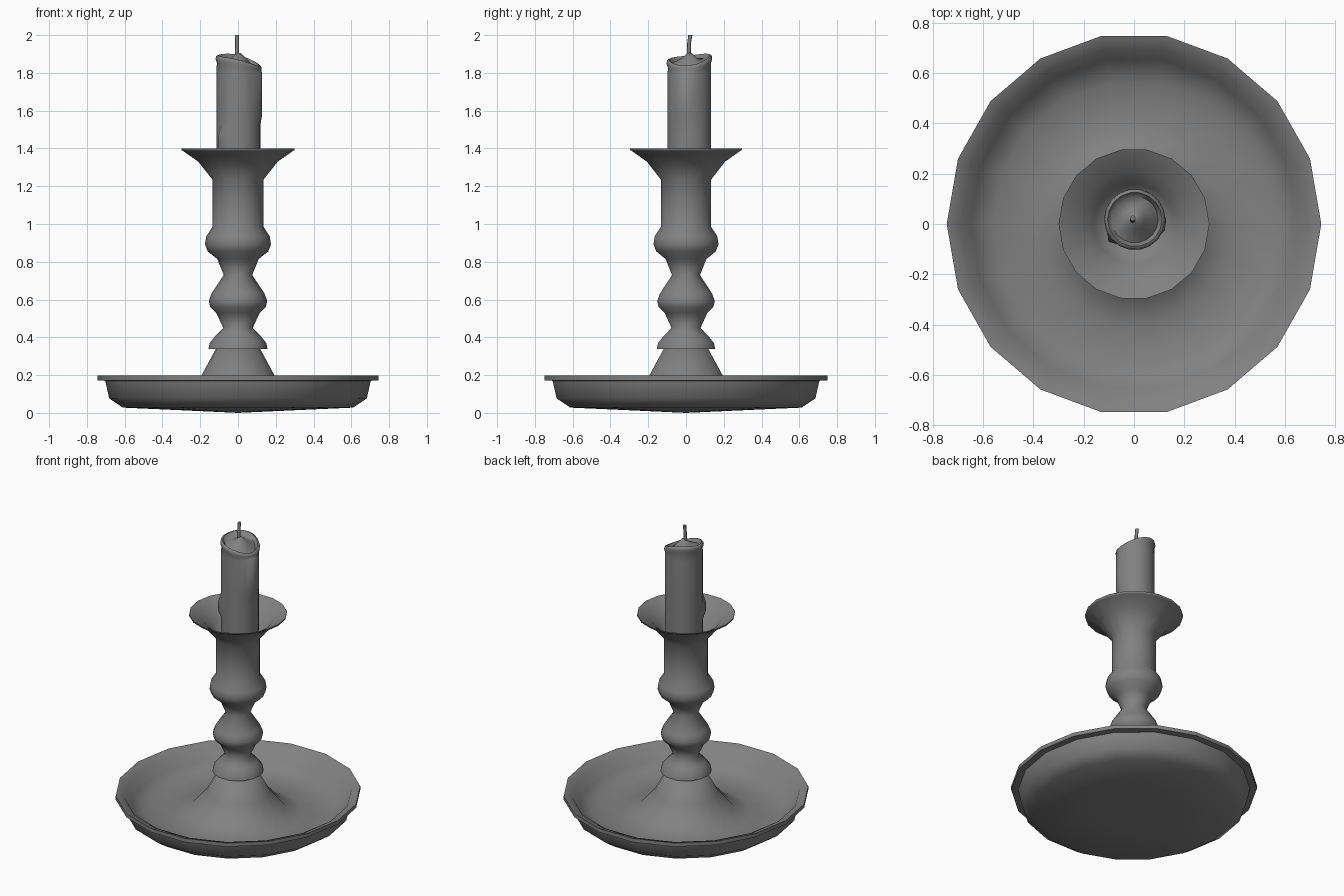
import bpy, bmesh, math

cube = bpy.data.objects.get("Cube")
if cube:
    bpy.data.objects.remove(cube, do_unlink=True)

grey = bpy.data.materials.new("plain grey")
grey.use_nodes = True
colour = (0.22, 0.22, 0.22, 1)
grey.diffuse_color = colour
grey.node_tree.nodes["Principled BSDF"].inputs["Base Color"].default_value = colour

SIDES = 18


def finish(bm, name, angle=70):
    bmesh.ops.recalc_face_normals(bm, faces=bm.faces)
    mesh = bpy.data.meshes.new(name)
    bm.to_mesh(mesh)
    bm.free()
    mesh.materials.append(grey)
    obj = bpy.data.objects.new(name, mesh)
    bpy.context.collection.objects.link(obj)
    bpy.ops.object.select_all(action="DESELECT")
    obj.select_set(True)
    bpy.context.view_layer.objects.active = obj
    bpy.ops.object.shade_smooth_by_angle(angle=math.radians(angle))


def lathe(profile, sides=SIDES):
    """Turn (radius, height) points round the z axis."""
    bm = bmesh.new()
    verts = [bm.verts.new((r, 0, z)) for r, z in profile]
    edges = [bm.edges.new(pair) for pair in zip(verts, verts[1:])]
    bmesh.ops.spin(bm, geom=verts + edges, cent=(0, 0, 0), axis=(0, 0, 1),
                   angle=math.tau, steps=sides)
    bmesh.ops.remove_doubles(bm, verts=bm.verts, dist=0.0005)
    return bm


# Drip dish with its raised central cone
dish = lathe([(0, 0), (0.3, 0.014), (0.61, 0.028), (0.682, 0.077), (0.703, 0.17),
              (0.745, 0.172), (0.745, 0.197), (0.69, 0.178), (0.65, 0.1),
              (0.56, 0.055), (0.39, 0.048), (0.285, 0.092), (0.195, 0.195),
              (0.114, 0.345), (0, 0.345)])
bmesh.ops.scale(dish, vec=(1, 1.02, 1), verts=dish.verts)
finish(dish, "drip_dish")

# Turned stem, opening into the cup
finish(lathe([(0, 0.337), (0.157, 0.337), (0.15, 0.37), (0.122, 0.405), (0.078, 0.45),
              (0.115, 0.53), (0.147, 0.56), (0.155, 0.592), (0.14, 0.632),
              (0.075, 0.73), (0.11, 0.815), (0.16, 0.855), (0.175, 0.893),
              (0.168, 0.935), (0.135, 0.985), (0.135, 1.235), (0.21, 1.33),
              (0.292, 1.387), (0.3, 1.391), (0.3, 1.4), (0.21, 1.35), (0.16, 1.29),
              (0.115, 1.24), (0, 1.24)]), "stem_and_cup")

# Candle with an uneven melted rim and wax runs down its side
CX, CY = 0.003, 0.018
# Each run: direction in degrees, lowest and highest height, thickness
WAX_RUNS = [(220, 1.4, 1.5, 0.02), (0, 1.56, 1.85, 0.008), (-20, 1.56, 1.85, 0.01)]
candle = lathe([(0, 1.25), (0.117, 1.25), (0.117, 1.37), (0.117, 1.42), (0.117, 1.47),
                (0.117, 1.53), (0.117, 1.58), (0.117, 1.8), (0.115, 1.835),
                (0.122, 1.855), (0.119, 1.87), (0.108, 1.874), (0.093, 1.852),
                (0.04, 1.878), (0.012, 1.905), (0, 1.907)])
for v in candle.verts:
    radius = math.hypot(v.co.x, v.co.y)
    a = math.atan2(v.co.y, v.co.x)
    for degrees, low, high, thick in WAX_RUNS:
        if radius > 0.11 and low < v.co.z < high and math.cos(a - math.radians(degrees)) > 0.99:
            v.co.x += thick * math.cos(a)
            v.co.y += thick * math.sin(a)
    if v.co.z > 1.83 and radius > 0.05:
        v.co.z += (0.0125 * math.sin(a) - 0.0265 * math.cos(a)
                   - 0.008 * math.cos(2 * a))
bmesh.ops.translate(candle, vec=(CX, CY, 0), verts=candle.verts)
finish(candle, "candle")

# Wick with a slight lean at its tip
wick = lathe([(0, 1.89), (0.011, 1.89), (0.01, 1.96), (0.011, 2.0), (0, 2.0)], 8)
for v in wick.verts:
    v.co.x -= 0.005
    v.co.y += CY - 0.003 + 0.008 * max(0, (v.co.z - 1.95) / 0.05)
finish(wick, "wick")
